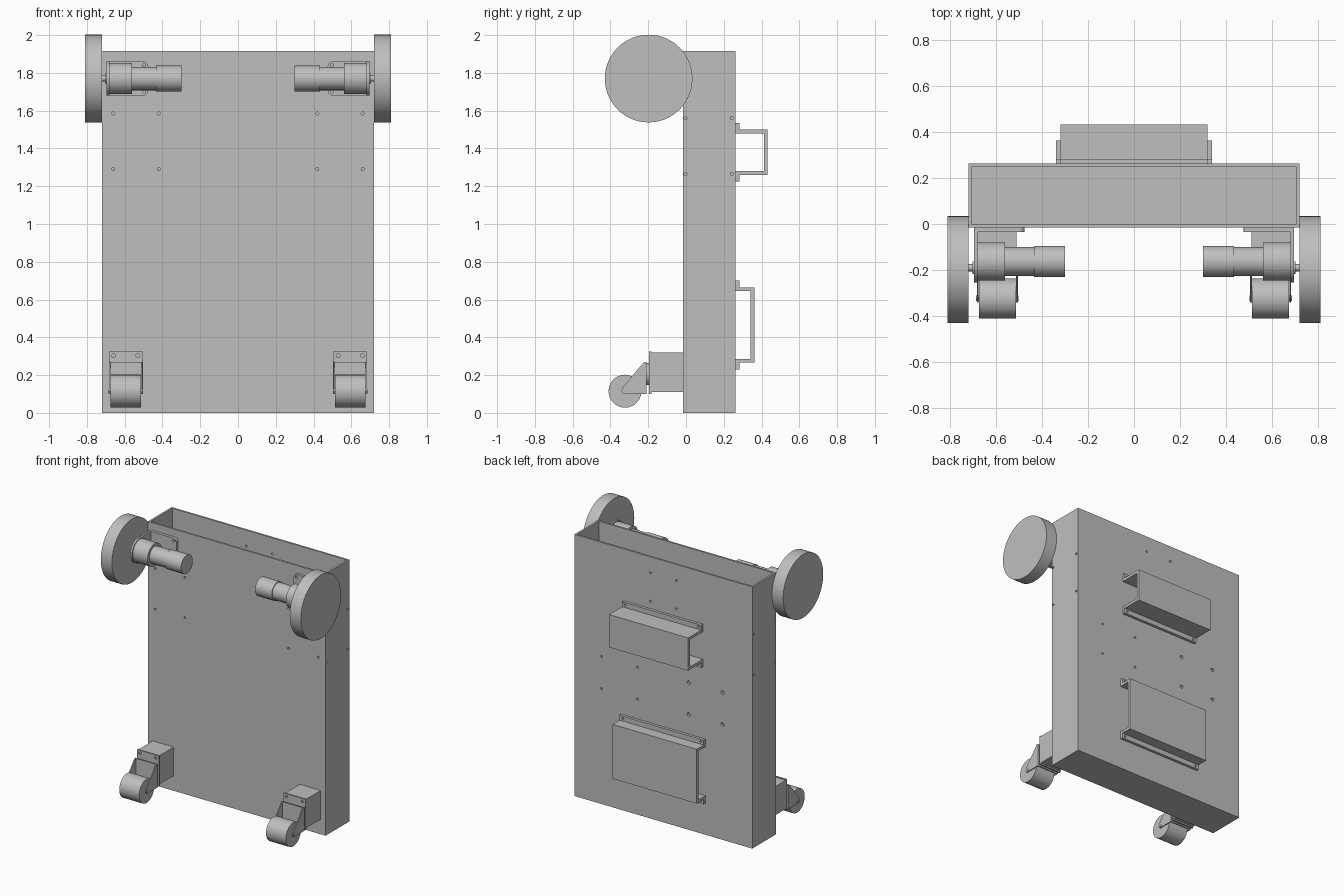
import bpy, bmesh, math
from mathutils import Matrix, Vector

if "Cube" in bpy.data.objects:
    bpy.data.objects.remove(bpy.data.objects["Cube"])

grey = bpy.data.materials.new("plain_grey")
grey.use_nodes = True
COLOUR = (0.52, 0.52, 0.52, 1)
grey.diffuse_color = COLOUR
grey.node_tree.nodes["Principled BSDF"].inputs["Base Color"].default_value = COLOUR


def finish(name, bm, smooth=False):
    bmesh.ops.recalc_face_normals(bm, faces=bm.faces)
    mesh = bpy.data.meshes.new(name)
    bm.to_mesh(mesh)
    bm.free()
    mesh.materials.append(grey)
    ob = bpy.data.objects.new(name, mesh)
    bpy.context.collection.objects.link(ob)
    bpy.ops.object.select_all(action='DESELECT')
    ob.select_set(True)
    bpy.context.view_layer.objects.active = ob
    if smooth:
        bpy.ops.object.shade_smooth_by_angle(angle=math.radians(30))
    return ob


def box(name, x, y, z):
    """Box from (low, high) pairs."""
    bm = bmesh.new()
    bmesh.ops.create_cube(bm, size=1)
    for v in bm.verts:
        v.co = [(a + b) / 2 + c * (b - a) for c, (a, b) in zip(v.co, (x, y, z))]
    return finish(name, bm)


def add_rod(bm, start, end, radius, sides):
    start, end = Vector(start), Vector(end)
    axis = end - start
    turn = axis.to_track_quat('Z', 'Y').to_matrix().to_4x4()
    bmesh.ops.create_cone(bm, cap_ends=True, segments=sides, radius1=radius, radius2=radius,
                          depth=axis.length, matrix=Matrix.Translation((start + end) / 2) @ turn)


def rod(name, start, end, radius, sides=64):
    bm = bmesh.new()
    add_rod(bm, start, end, radius, sides)
    return finish(name, bm, True)


def extrude_x(name, profile, x0, x1):
    """Closed (y, z) outline swept along x."""
    bm = bmesh.new()
    face = bm.faces.new([bm.verts.new((x0, y, z)) for y, z in profile])
    out = bmesh.ops.extrude_face_region(bm, geom=[face])["geom"]
    bmesh.ops.translate(bm, vec=(x1 - x0, 0, 0),
                        verts=[g for g in out if isinstance(g, bmesh.types.BMVert)])
    return finish(name, bm)


def drill(ob, holes):
    """Cut round holes given as (start, end, radius)."""
    bm = bmesh.new()
    for start, end, radius in holes:
        add_rod(bm, start, end, radius, 12)
    cutter = finish("hole_cutter", bm)
    cutter.hide_render = True
    mod = ob.modifiers.new("holes", 'BOOLEAN')
    mod.operation = 'DIFFERENCE'
    mod.solver = 'EXACT'
    mod.object = cutter
    bpy.context.view_layer.objects.active = ob
    bpy.ops.object.modifier_apply(modifier=mod.name)
    bpy.data.objects.remove(cutter)


def y_hole(x, z, y0, y1, r=0.008):
    return ((x, y0, z), (x, y1, z), r)


# open-topped case: floor and walls
W, FRONT, BACK, TOP, T = 0.72, -0.015, 0.262, 1.915, 0.02
bm = bmesh.new()
bmesh.ops.create_cube(bm, size=1)
for v in bm.verts:
    v.co = (v.co.x * 2 * W, FRONT + (v.co.y + 0.5) * (BACK - FRONT), (v.co.z + 0.5) * TOP)
bm.normal_update()
lid = next(f for f in bm.faces if f.normal.z > 0.9)
bmesh.ops.inset_region(bm, faces=[lid], thickness=T)
well = bmesh.ops.extrude_face_region(bm, geom=[lid])["geom"]
bmesh.ops.delete(bm, geom=[lid], context='FACES_ONLY') if lid.is_valid else None
bmesh.ops.translate(bm, vec=(0, 0, T - TOP),
                    verts=[g for g in well if isinstance(g, bmesh.types.BMVert)])
case = finish("case", bm)

# fixing holes in the case
holes = []
for s in (1, -1):
    holes += [y_hole(s * x, z, FRONT - 0.03, FRONT + 0.035)
              for x in (0.42, 0.66) for z in (1.29, 1.585)]
    holes += [((s * (W + 0.02), y, z), (s * (W - 0.012), y, z), 0.008)
              for y in (-0.003, 0.242) for z in (1.265, 1.56)]
    holes += [y_hole(s * 0.105, z, BACK - 0.04, BACK + 0.03) for z in (1.59, 1.797)]
holes += [y_hole(x, z, BACK - 0.04, BACK + 0.03, r)
          for x, r in ((0.5, 0.008), (0.21, 0.008), (-0.205, 0.013), (-0.48, 0.013))
          for z in (0.845, 1.078)]
drill(case, holes)


# hat-section holders on the back
def holder(name, half, low, high, depth):
    t, lip, b = 0.02, 0.036, BACK
    outline = [(b, low - lip), (b + t, low - lip), (b + t, low), (depth, low),
               (depth, high), (b + t, high), (b + t, high + lip), (b, high + lip),
               (b, high - t), (depth - t, high - t), (depth - t, low + t), (b, low + t)]
    ob = extrude_x(name, outline, -half, half)
    drill(ob, [y_hole(s * (half - 0.025), z, b - 0.02, b + t + 0.02)
               for s in (1, -1) for z in (low - lip / 2, high + lip / 2)])


holder("upper_holder", 0.32, 1.26, 1.5, 0.432)
holder("lower_holder", 0.34, 0.266, 0.664, 0.362)

AXLE_Z = 1.77
for s, side in ((1, "left"), (-1, "right")):
    def span(a, b):
        return tuple(sorted((s * a, s * b)))

    def bar(part, a, b, y, z, r):
        return rod(side + "_" + part, (s * a, y, z), (s * b, y, z), r)

    # drive wheel and geared motor
    bar("drive_wheel", 0.72, 0.81, -0.198, AXLE_Z, 0.232)
    bar("drive_shaft", 0.67, 0.73, -0.19, AXLE_Z, 0.016)
    bar("shaft_boss", 0.69, 0.702, -0.19, AXLE_Z, 0.028)
    bar("gearbox", 0.56, 0.682, -0.163, AXLE_Z, 0.083)
    bar("motor_body", 0.43, 0.565, -0.163, AXLE_Z, 0.062)
    bar("motor_end", 0.3, 0.435, -0.163, AXLE_Z, 0.068)

    # angled motor bracket with rounded corners
    low, high = AXLE_Z - 0.09, AXLE_Z + 0.09
    foot = box(side + "_bracket_foot", span(0.475, 0.695), (-0.035, FRONT), (low, high))
    bm = bmesh.new()
    bm.from_mesh(foot.data)
    corners = [e for e in bm.edges if all(abs(v.co.x) < 0.48 for v in e.verts)
               and abs(e.verts[0].co.y - e.verts[1].co.y) > 0.01]
    bmesh.ops.bevel(bm, geom=corners, offset=0.025, segments=5, affect='EDGES', profile=0.5)
    bm.to_mesh(foot.data)
    bm.free()
    drill(foot, [y_hole(s * 0.497, z, -0.05, FRONT + 0.01) for z in (low + 0.02, high - 0.02)])
    arc = [(-0.165 + 0.09 * math.cos(a), AXLE_Z + 0.09 * math.sin(a))
           for a in (math.radians(90 + 180 * i / 16) for i in range(17))]
    extrude_x(side + "_bracket_face", [(-0.03, high)] + arc + [(-0.03, low)], *span(0.68, 0.695))

    # caster: block, plate, swivel, fork and wheel
    box(side + "_caster_block", span(0.51, 0.68), (-0.185, FRONT), (0.11, 0.32))
    plate = box(side + "_caster_plate", span(0.503, 0.682), (-0.195, -0.183), (0.1, 0.325))
    drill(plate, [y_hole(s * x, z, -0.22, -0.17, 0.01)
                  for x in (0.53, 0.658) for z in (0.303, 0.122)])
    rod(side + "_caster_swivel", (s * 0.593, -0.213, 0.205), (s * 0.593, -0.19, 0.205), 0.058)
    box(side + "_fork_plate", span(0.505, 0.683), (-0.217, -0.209), (0.1, 0.27))
    cheek = [(-0.21, 0.1), (-0.21, 0.27), (-0.222, 0.27), (-0.335, 0.135),
             (-0.342, 0.115), (-0.33, 0.1)]
    for n, x in (("inner", 0.505), ("outer", 0.676)):
        extrude_x(side + "_fork_cheek_" + n, cheek, *span(x, x + 0.007))
    bar("caster_wheel", 0.514, 0.674, -0.323, 0.115, 0.087)
    bar("caster_axle", 0.502, 0.686, -0.323, 0.115, 0.012)
